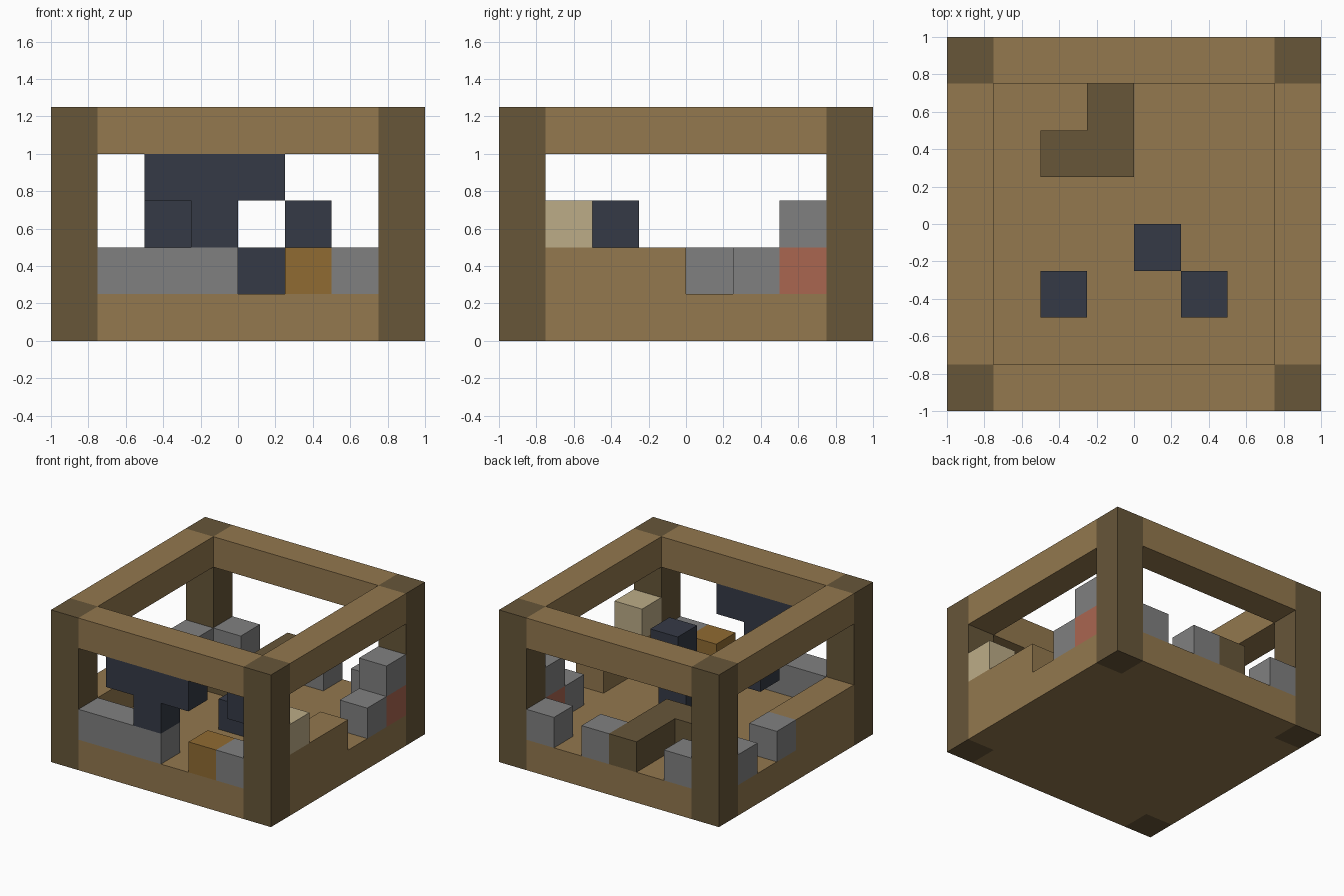
import bpy
import bmesh

cube = bpy.data.objects.get("Cube")
if cube:
    bpy.data.objects.remove(cube, do_unlink=True)

U = 0.25  # edge of one building block


def material(name, rgb):
    lin = [((c / 255 + 0.055) / 1.055) ** 2.4 for c in rgb]
    mat = bpy.data.materials.new(name)
    mat.use_nodes = True
    mat.diffuse_color = (*lin, 1)
    mat.node_tree.nodes["Principled BSDF"].inputs["Base Color"].default_value = (*lin, 1)
    return mat


plank = material("plank_brown", (147, 120, 78))
log = material("dark_log_brown", (103, 86, 57))
stone = material("stone_grey", (128, 128, 128))
navy = material("navy", (53, 58, 70))
amber = material("amber_wood", (144, 107, 50))
brick = material("brick_red", (170, 102, 80))
cream = material("cream", (188, 172, 135))


def prism(name, outline, z, height, mat):
    """Extrude a flat outline, given in block units from the centre."""
    bm = bmesh.new()
    face = bm.faces.new([bm.verts.new((x * U, y * U, z * U)) for x, y in outline])
    top = bmesh.ops.extrude_face_region(bm, geom=[face])["geom"]
    verts = [v for v in top if isinstance(v, bmesh.types.BMVert)]
    bmesh.ops.translate(bm, verts=verts, vec=(0, 0, height * U))
    bmesh.ops.recalc_face_normals(bm, faces=bm.faces)
    mesh = bpy.data.meshes.new(name)
    bm.to_mesh(mesh)
    bm.free()
    mesh.materials.append(mat)
    obj = bpy.data.objects.new(name, mesh)
    bpy.context.collection.objects.link(obj)
    return obj


def box(name, x, y, z, mat, w=1, d=1, h=1):
    """Box from its low corner and size, in block units."""
    return prism(name, [(x, y), (x + w, y), (x + w, y + d), (x, y + d)], z, h, mat)


# Floor slab, notched at the corners for the posts
quarter = [(4, 3), (3, 3), (3, 4)]
floor = [(x, y) for x, y in quarter]
for sx, sy, step in ((-1, 1, -1), (-1, -1, 1), (1, -1, -1)):
    floor += [(x * sx, y * sy) for x, y in quarter[::step]]
prism("floor", floor, 0, 1, plank)

# Corner posts and the top frame between them
for fb, y in (("front", -4), ("back", 3)):
    for lr, x in (("right", -4), ("left", 3)):
        box(f"{fb}_{lr}_post", x, y, 0, log, h=5)
    box(f"{fb}_top_beam", -3, y, 4, plank, w=6)
for lr, x in (("right", -4), ("left", 3)):
    box(f"{lr}_top_beam", x, -3, 4, plank, d=6)
    # Low side walls, front half only
    box(f"{lr}_low_wall", x, -3, 1, plank, d=3)

# Front edge
box("front_stone_row", -3, -4, 1, stone, w=3)
box("front_amber_block", 1, -4, 1, amber)
box("front_stone_block", 2, -4, 1, stone)
box("hanging_panel", -2, -4, 3, navy, w=3)
box("hanging_panel_stem", -1, -4, 2, navy)

# Loose navy blocks inside
box("navy_block_high_a", -2, -2, 2, navy)
box("navy_block_high_b", 1, -2, 2, navy)
box("navy_block_floor", 0, -1, 1, navy)

# Fallen log: an angled run reaching the back edge
prism("fallen_log", [(-2, 1), (0, 1), (0, 4), (-1, 4), (-1, 2), (-2, 2)], 1, 1, log)

# Stones along the back edge
for i, x in enumerate((-3, 0, 2)):
    box(f"back_stone_{i + 1}", x, 3, 1, stone)

# Stones along the -x side
for i, y in enumerate((0, 2)):
    box(f"right_stone_{i + 1}", -4, y, 1, stone)

# Rubble along the +x side
box("left_stone", 3, 1, 1, stone)
box("left_brick", 3, 2, 1, brick)
box("left_stone_on_brick", 3, 2, 2, stone)
box("cream_block", 3, -3, 2, cream)
